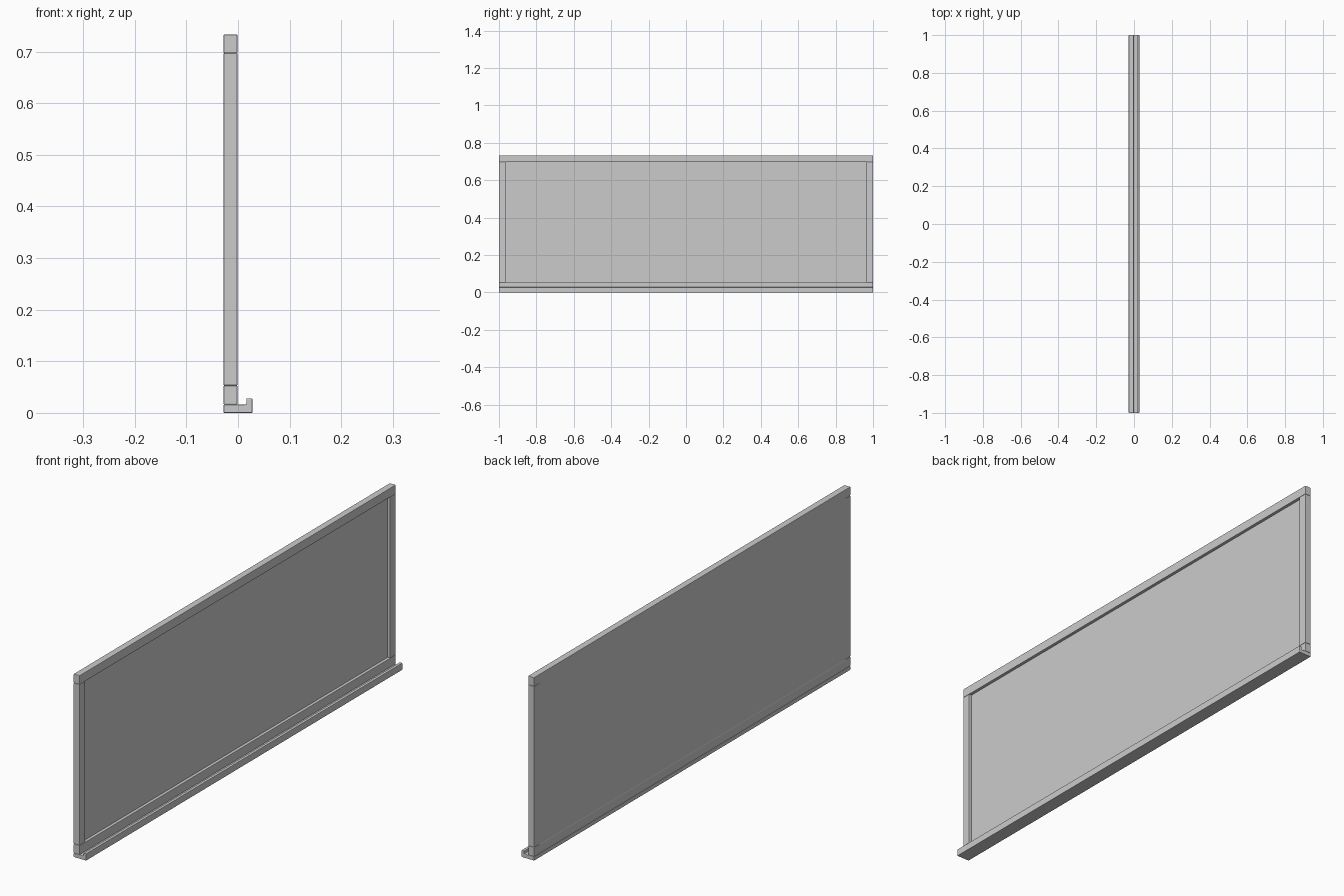
import bpy
import bmesh

if "Cube" in bpy.data.objects:
    bpy.data.objects.remove(bpy.data.objects["Cube"])


def finish(name, bm, bevel):
    bmesh.ops.recalc_face_normals(bm, faces=bm.faces)
    mesh = bpy.data.meshes.new(name)
    bm.to_mesh(mesh)
    bm.free()
    obj = bpy.data.objects.new(name, mesh)
    bpy.context.collection.objects.link(obj)
    if bevel:
        mod = obj.modifiers.new("edge_bevel", 'BEVEL')
        mod.width = bevel
        mod.segments = 2
    return obj


def extrude_profile(name, profile, y0, y1, bevel=0.002):
    """Extrude an x-z outline along y."""
    bm = bmesh.new()
    face = bm.faces.new([bm.verts.new((x, y0, z)) for x, z in profile])
    ext = bmesh.ops.extrude_face_region(bm, geom=[face])
    verts = [v for v in ext["geom"] if isinstance(v, bmesh.types.BMVert)]
    bmesh.ops.translate(bm, verts=verts, vec=(0, y1 - y0, 0))
    return finish(name, bm, bevel)


def box(name, x0, x1, y0, y1, z0, z1, bevel=0.002):
    return extrude_profile(name, [(x0, z0), (x1, z0), (x1, z1), (x0, z1)], y0, y1, bevel)


BACK, FRONT = -0.028, -0.001
LOW, HIGH, TOP = 0.053, 0.697, 0.733
INNER = 0.964

# Frame rails and stiles
box("top_rail", BACK, FRONT, -1, 1, HIGH, TOP)
box("bottom_rail", BACK, FRONT, -1, 1, 0.016, LOW)
for side, name in ((-1, "left_stile"), (1, "right_stile")):
    ys = sorted((side * INNER, side))
    box(name, BACK, FRONT, ys[0], ys[1], LOW, HIGH)

# Writing panel, recessed at the front and flush at the back
box("board_panel", BACK + 0.0005, -0.013, -INNER - 0.004, INNER + 0.004,
    LOW - 0.004, HIGH + 0.004, 0)

# Ledge with a raised lip
extrude_profile("tray", [(BACK, 0), (0.028, 0), (0.028, 0.028), (0.016, 0.028),
                         (0.016, 0.016), (BACK, 0.016)], -1, 1)
